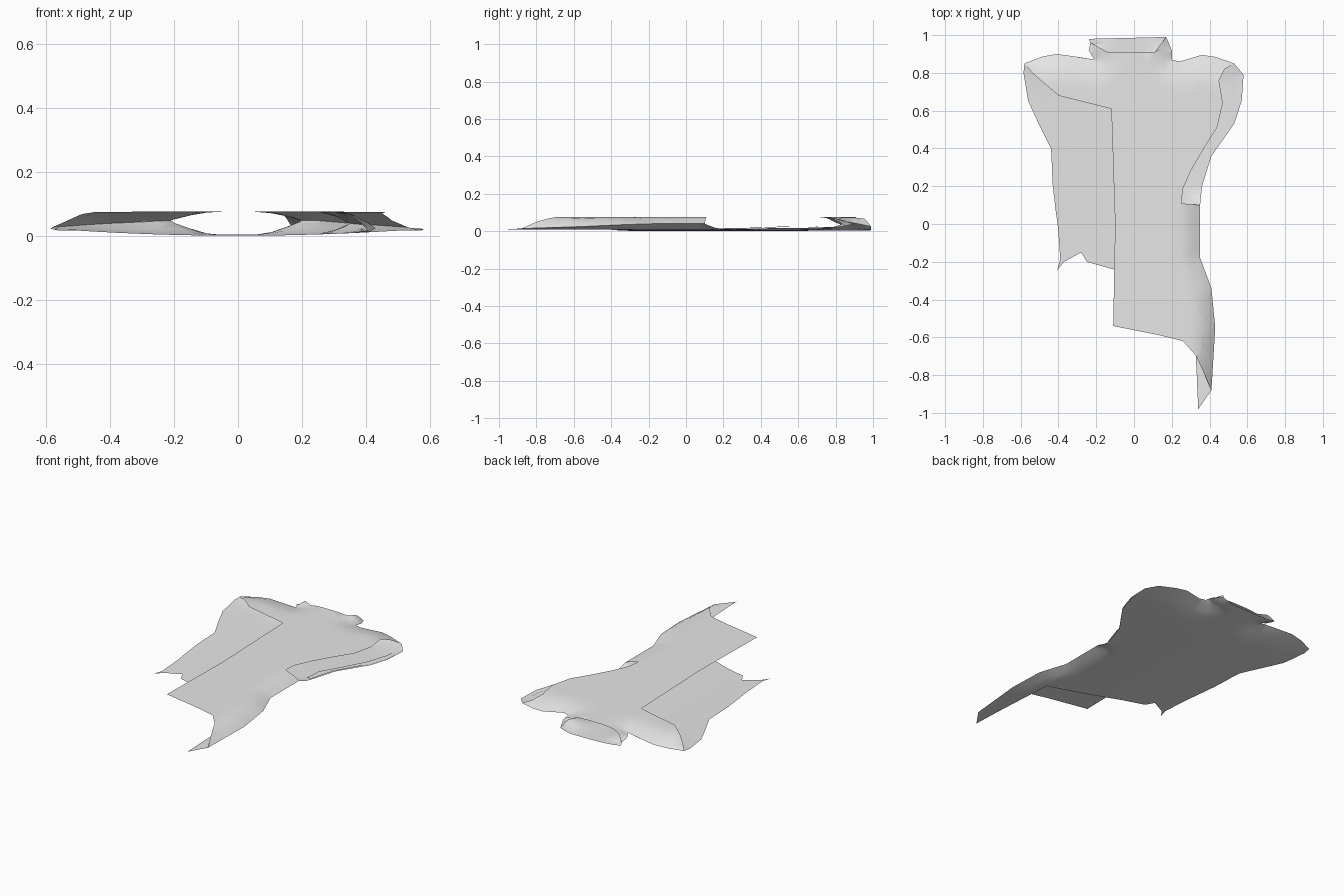
import bpy, bmesh, math
from mathutils import Vector
from mathutils.geometry import intersect_point_line

cube = bpy.data.objects.get("Cube")
if cube:
    bpy.data.objects.remove(cube)

cloth = bpy.data.materials.new("grey cloth")
cloth.use_nodes = True
GREY = (0.8, 0.8, 0.8, 1)
cloth.diffuse_color = GREY
cloth.node_tree.nodes["Principled BSDF"].inputs["Base Color"].default_value = GREY

# Seams where the upper and lower cloth meet (x, y, z), each with a rounding width
left_shoulder = [(-.585, .80, .024), (-.58, .85, .028), (-.49, .885, .035),
                 (-.41, .90, .04), (-.30, .885, .045), (-.21, .87, .05)]
right_shoulder = [(.20, .87, .05), (.24, .86, .05), (.36, .895, .04),
                  (.43, .885, .035), (.53, .85, .028), (.58, .79, .02)]
left_collar = [(-.21, .87, .05), (-.24, .92, .045), (-.23, .96, .03)]
right_collar = [(.17, .99, .025), (.20, .92, .04), (.20, .87, .05)]
side_seam = [(.35, .10, .04), (.35, 0, .04), (.35, -.18, .04), (.41, -.34, .035),
             (.43, -.55, .025), (.41, -.88, .014)]
SEAMS = [(left_shoulder, .16), (right_shoulder, .16), (left_collar, .07),
         (right_collar, .07), (side_seam, .11)]


def flat(points):
    return [p[:2] for p in points]


def upper(x, y):
    return .077 - .008 * max(0, abs(x) - .3)


def lower(x, y):
    return .002 + .016 * min(1, abs(x) / .5) ** 2 + .008 * max(0, y - .6)


def height(x, y, level):
    """Ease from the nearest seam to the level of the flat cloth."""
    base = level(x, y)
    best, result = 1, base
    spot = Vector((x, y, 0))
    for seam, width in SEAMS:
        for a, b in zip(seam, seam[1:]):
            va, vb = Vector((*a[:2], 0)), Vector((*b[:2], 0))
            t = min(1, max(0, intersect_point_line(spot, va, vb)[1]))
            d = (spot - va.lerp(vb, t)).length / width
            if d < best:
                best = d
                z = a[2] + (b[2] - a[2]) * t
                result = z + (base - z) * math.sin(d * math.pi / 2)
    return result


def sheet(name, outline, level, up=True, step=.05):
    """Cut an outline into a grid and drape it to its level."""
    bm = bmesh.new()
    bm.faces.new([bm.verts.new((x, y, 0)) for x, y in outline])
    bmesh.ops.triangulate(bm, faces=bm.faces[:], ngon_method='EAR_CLIP')
    for axis in ((1, 0, 0), (0, 1, 0)):
        for i in range(-20, 21):
            bmesh.ops.bisect_plane(bm, geom=bm.verts[:] + bm.edges[:] + bm.faces[:],
                                   plane_co=Vector(axis) * (i * step + .003),
                                   plane_no=axis)
    bmesh.ops.remove_doubles(bm, verts=bm.verts[:], dist=.002)
    bmesh.ops.triangulate(bm, faces=bm.faces[:])
    for f in bm.faces:
        f.normal_update()
        if (f.normal.z > 0) != up:
            f.normal_flip()
    for v in bm.verts:
        v.co.z = height(v.co.x, v.co.y, level)
    for f in bm.faces:
        f.smooth = True
    mesh = bpy.data.meshes.new(name)
    bm.to_mesh(mesh)
    bm.free()
    mesh.materials.append(cloth)
    obj = bpy.data.objects.new(name, mesh)
    bpy.context.collection.objects.link(obj)
    return obj


# Whole back with its collar, ragged left hem and long right tail
left_edge = [(-.41, -.25), (-.39, -.19), (-.40, -.05), (-.43, .20), (-.44, .40),
             (-.50, .52), (-.56, .65)]
right_edge = [(.57, .65), (.53, .53), (.41, .36), (.36, .20)]
back_hem = [(.34, -.98), (.33, -.75), (.31, -.40), (-.11, -.24), (-.25, -.20),
            (-.28, -.15), (-.37, -.20)]
sheet("back_panel", left_edge + flat(left_shoulder) + flat(left_collar)[1:]
      + [(-.24, .98)] + flat(right_collar) + flat(right_shoulder)[1:] + right_edge
      + flat(side_seam) + back_hem, lower, up=False)

# Front panel over the right half, with a curved armhole and slanted hem
armhole = [(.25, .11), (.26, .19), (.30, .28), (.37, .40), (.44, .51),
           (.47, .64), (.45, .76), (.48, .82)]
collar_base = [(.14, .77), (.08, .67), (-.02, .63), (-.12, .61)]
front_hem = [(.33, -.70), (.26, -.62), (.14, -.59), (-.11, -.54)]
sheet("front_panel", front_hem + [(-.10, 0), (-.11, .30)] + collar_base[::-1]
      + flat(right_shoulder)[:-1] + armhole[::-1] + flat(side_seam), upper)

# Short front yoke left over the other shoulder
sheet("front_yoke", [(-.12, .61), (-.40, .68), (-.54, .80)] + flat(left_shoulder)[1:]
      + [(-.18, .78)], upper)

# Front of the collar, lower than the back of it
sheet("front_collar", [(-.12, .61), (-.18, .78)] + flat(left_collar)
      + [(-.14, .91), (.11, .91)] + flat(right_collar) + collar_base, upper)

# Turned-in rim along the outer side of the armhole
rim = [(.55, .78), (.54, .68), (.50, .56), (.42, .43), (.34, .31), (.33, .20)]
sheet("armhole_rim", [(.58, .79)] + right_edge + rim[::-1],
      lambda x, y: lower(x, y) + .006)
